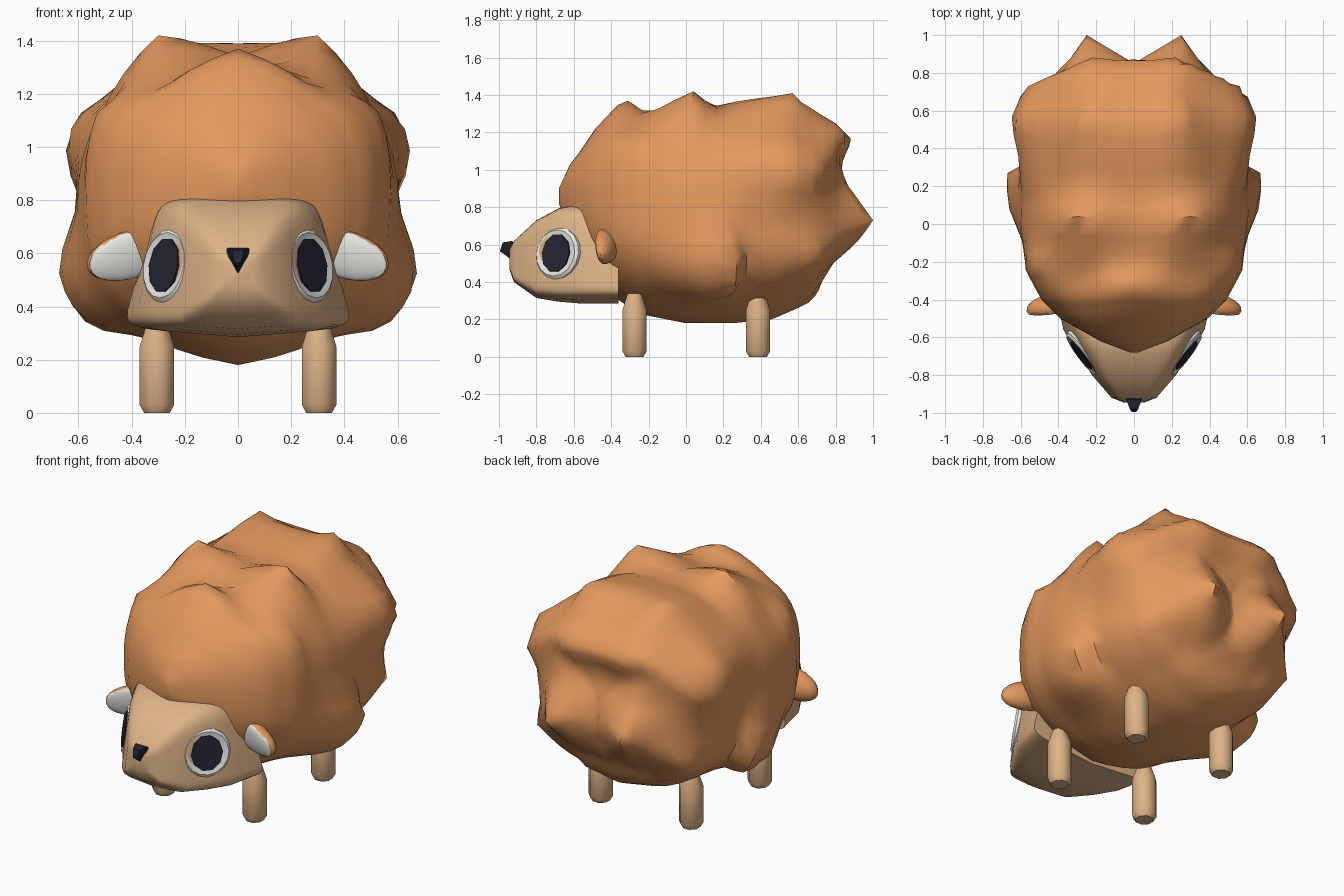
import bpy, bmesh, math
from mathutils import Vector, Matrix

if "Cube" in bpy.data.objects:
    bpy.data.objects.remove(bpy.data.objects["Cube"])


def material(name, col):
    m = bpy.data.materials.new(name)
    m.diffuse_color = (*col, 1)
    m.use_nodes = True
    m.node_tree.nodes["Principled BSDF"].inputs["Base Color"].default_value = m.diffuse_color
    return m


FUR = material("orange_fur", (0.77, 0.315, 0.112))
TAN = material("tan_skin", (0.72, 0.45, 0.24))
WHITE = material("soft_white", (0.80, 0.80, 0.77))
DARK = material("dark_navy", (0.018, 0.018, 0.032))


def finish(name, bm, mats, angle=40):
    bmesh.ops.recalc_face_normals(bm, faces=bm.faces)
    me = bpy.data.meshes.new(name)
    bm.to_mesh(me)
    bm.free()
    for m in mats:
        me.materials.append(m)
    ob = bpy.data.objects.new(name, me)
    bpy.context.collection.objects.link(ob)
    bpy.ops.object.select_all(action='DESELECT')
    ob.select_set(True)
    bpy.context.view_layer.objects.active = ob
    bpy.ops.object.shade_smooth_by_angle(angle=math.radians(angle))
    return ob


def skin(bm, rings):
    """Bridge rings of vertices and cap both ends."""
    n = len(rings[0])
    for r0, r1 in zip(rings, rings[1:]):
        for i in range(n):
            j = (i + 1) % n
            bm.faces.new((r0[i], r0[j], r1[j], r1[i]))
    bm.faces.new(rings[0])
    bm.faces.new(rings[-1])


def refine(rows, n):
    """Insert n evenly spaced sections between profile rows."""
    out = []
    for a, b in zip(rows, rows[1:]):
        out += [[p + (q - p) * k / n for p, q in zip(a, b)] for k in range(n)]
    return out + [list(rows[-1])]


def loft(rows, sides, top_power, low_power, taper=0.0, keel=0.0):
    """Superellipse sections along y; each row is y, half width, bottom, top."""
    bm = bmesh.new()
    rings = []
    for y, w, zb, zt in rows:
        ring = []
        for i in range(sides):
            a = 2 * math.pi * i / sides
            s, c = math.sin(a), math.cos(a)
            power = top_power if c > 0 else low_power
            sx = math.copysign(abs(s) ** (2 / power), s)
            sz = math.copysign(abs(c) ** (2 / power), c)
            x = w * sx * (1 - taper * sz)
            z = (zb + zt) / 2 + (zt - zb) / 2 * sz + keel * abs(x) * max(0, -sz)
            ring.append(bm.verts.new((x, y, z)))
        rings.append(ring)
    skin(bm, rings)
    return bm


# Fur body: egg-shaped loft with slanted tufts pulled out towards their tips
body_rows = [(-.68, .02, .82, .90), (-.62, .18, .66, 1.03), (-.5, .39, .45, 1.18),
             (-.4, .49, .33, 1.26), (-.25, .57, .23, 1.28), (0, .605, .18, 1.34),
             (.25, .60, .18, 1.345), (.45, .565, .20, 1.32), (.6, .49, .28, 1.23),
             (.72, .39, .39, 1.11), (.80, .27, .52, 1.01), (.84, .02, .70, .85)]
tips = [(0, -.31, 1.37), (.30, .04, 1.42), (.25, .57, 1.41), (.62, .56, 1.07),
        (.645, .28, .47), (.25, .86, 1.21), (.56, .73, 1.0), (.50, .72, .53),
        (.25, 1.0, .73), (.53, -.22, 1.13), (0, .80, 1.20), (.2, .68, .34),
        (.62, .16, .39)]
bm = loft(refine(body_rows, 3), 44, 2.4, 2.6, keel=.18)
base = [v.co.copy() for v in bm.verts]
tufts = []
for t in tips:
    for sx in ((1, -1) if t[0] else (1,)):
        tip = Vector((t[0] * sx, t[1], t[2]))
        aim = tip - Vector((0, .07, 0))
        root = min(base, key=lambda p: (p - aim).length)
        tufts.append((root, tip - root))
for v, p in zip(bm.verts, base):
    move, total = Vector(), 0
    for root, pull in tufts:
        d = p - root
        if d.y > 0:
            d.y *= 1.8
        w = max(0, 1 - d.length / .29)
        move += pull * w
        total += w
    v.co = p + move / max(1, total)
finish("fur_body", bm, [FUR], 50)

# Head: boxy wedge narrowing to the snout
head_rows = [(-.945, .05, .47, .57), (-.92, .11, .40, .62), (-.8, .205, .315, .73),
             (-.68, .28, .295, .795), (-.56, .345, .285, .82), (-.36, .385, .285, .72)]
finish("head", loft(head_rows, 40, 6, 8, .13, .08), [TAN], 50)

# Nose: dark wedge, wide at the top and pointed in front
bm = bmesh.new()
for x, y, z in ((.05, -.905, .60), (.04, -.93, .62), (.022, -.98, .612), (.012, -.995, .565)):
    for sx in (1, -1):
        bm.verts.new((x * sx, y, z))
bm.verts.new((0, -.935, .52))
bmesh.ops.convex_hull(bm, input=bm.verts)
finish("nose", bm, [DARK], 30)

for side, label in ((1, "right"), (-1, "left")):
    # Eyes: domed rim with a recessed centre, and a dark pupil plate
    normal = Vector((.80 * side, -.60, .15)).normalized()
    across = Vector((0, 0, 1)).cross(normal).normalized()
    up = normal.cross(across)
    centre = Vector((.25 * side, -.675, .55))

    def disc(name, profile, sides, rx, rz, mat):
        bm = bmesh.new()
        skin(bm, [[bm.verts.new(centre + normal * height
                                + across * (rx * scale * math.cos(2 * math.pi * i / sides))
                                + up * (rz * scale * math.sin(2 * math.pi * i / sides)))
                   for i in range(sides)] for scale, height in profile])
        finish(name, bm, [mat])

    disc(label + "_eye_rim", [(.9, -.06), (1, .0), (.98, .025), (.87, .038), (.64, .03)],
         16, .146, .143, WHITE)
    disc(label + "_pupil", [(1, .030), (1, .039)], 10, .092, .104, DARK)

    # Ears: leaf with a gently bulged white front, turned inward and down
    bm = bmesh.new()
    bmesh.ops.create_uvsphere(bm, u_segments=20, v_segments=14, radius=1)
    for f in bm.faces:
        f.material_index = int(f.calc_center_median().y < -.25)
    for v in bm.verts:
        if v.co.y < -.25:
            v.co.y = -.25 + .4 * (v.co.y + .25)
    place = (Matrix.Translation((.405 * side, -.432, .595))
             @ Matrix.Rotation(math.radians(-12 * side), 4, 'Z')
             @ Matrix.Rotation(math.radians(10), 4, 'X')
             @ Matrix.Rotation(math.radians(17 * side), 4, 'Y')
             @ Matrix.Diagonal((.172, .07, .09, 1)))
    bmesh.ops.transform(bm, matrix=place, verts=bm.verts)
    finish(label + "_ear", bm, [FUR, WHITE])

    # Legs: eight-sided posts with a narrowed foot
    for y, end in ((-.275, "front"), (.385, "back")):
        bm = bmesh.new()
        skin(bm, [[bm.verts.new((.305 * side + r * math.cos(math.pi * (i + .5) / 4),
                                 y + r * math.sin(math.pi * (i + .5) / 4), z))
                   for i in range(8)]
                  for z, r in ((0, .052), (.03, .07), (.25, .07), (.34, .04))])
        finish(f"{end}_{label}_leg", bm, [TAN], 50)
